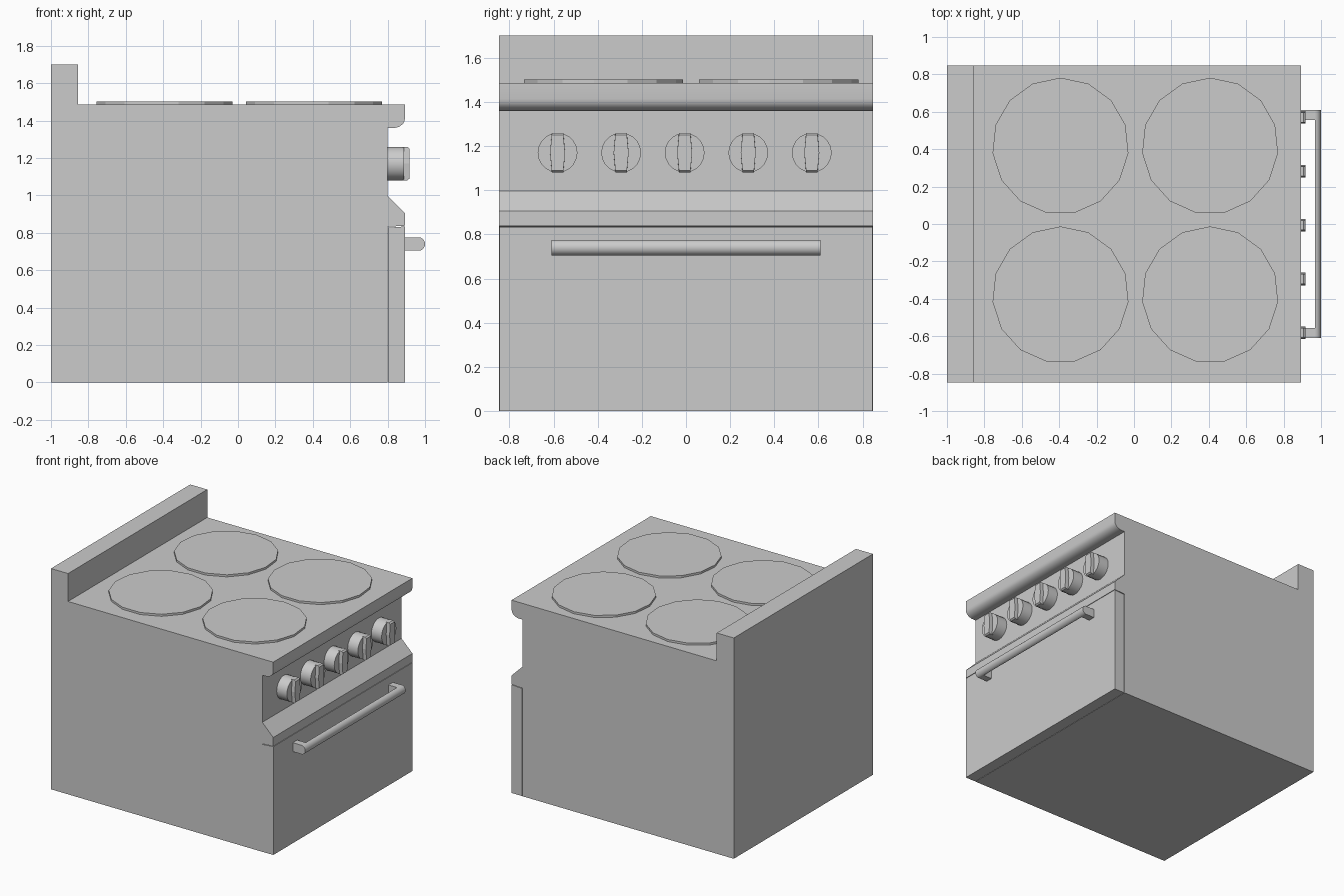
import bpy, bmesh, math
from mathutils import Matrix

if "Cube" in bpy.data.objects:
    bpy.data.objects.remove(bpy.data.objects["Cube"])


def finish(name, bm, smooth=None):
    bmesh.ops.recalc_face_normals(bm, faces=bm.faces)
    mesh = bpy.data.meshes.new(name)
    bm.to_mesh(mesh)
    bm.free()
    ob = bpy.data.objects.new(name, mesh)
    bpy.context.collection.objects.link(ob)
    if smooth:
        bpy.ops.object.select_all(action='DESELECT')
        bpy.context.view_layer.objects.active = ob
        ob.select_set(True)
        bpy.ops.object.shade_smooth_by_angle(angle=math.radians(smooth))
    return ob


def extrude_y(name, profile, y0, y1, smooth=None):
    """Extrude an (x, z) outline along y."""
    bm = bmesh.new()
    face = bm.faces.new([bm.verts.new((x, y0, z)) for x, z in profile])
    ext = bmesh.ops.extrude_face_region(bm, geom=[face])
    verts = [v for v in ext['geom'] if isinstance(v, bmesh.types.BMVert)]
    bmesh.ops.translate(bm, verts=verts, vec=(0, y1 - y0, 0))
    return finish(name, bm, smooth)


def box(name, x0, x1, y0, y1, z0, z1):
    return extrude_y(name, [(x0, z0), (x1, z0), (x1, z1), (x0, z1)], y0, y1)


def cylinder(name, sides, r1, r2, depth, matrix, smooth=None):
    bm = bmesh.new()
    bmesh.ops.create_cone(bm, cap_ends=True, segments=sides, radius1=r1,
                          radius2=r2, depth=depth, matrix=matrix)
    return finish(name, bm, smooth)


W = 0.847

# Body with backsplash, rounded cooktop lip, recessed panel and sloped ledge
extrude_y("body", [
    (-1, 0), (0.8, 0), (0.8, 0.832), (0.893, 0.838), (0.893, 0.905),
    (0.8, 0.997), (0.8, 1.36), (0.835, 1.36), (0.86, 1.366), (0.88, 1.38),
    (0.89, 1.396), (0.893, 1.415), (0.893, 1.485), (-0.855, 1.485),
    (-0.855, 1.7), (-1, 1.7)], -W, W, 30)

# Oven door
extrude_y("oven_door", [(0.803, 0), (0.893, 0), (0.893, 0.834), (0.803, 0.827)],
          -W + 0.001, W - 0.001)

# Four hotplates, each with a corner pointing to the back
for x in (-0.393, 0.407):
    for y in (-0.378, 0.417):
        m = Matrix.Translation((x, y, 1.491)) @ Matrix.Rotation(math.pi / 2, 4, 'Z')
        # aim one corner along +y whatever the primitive's start angle
        bm = bmesh.new()
        ring = [m @ Matrix.Rotation(i * math.tau / 15, 4, 'Z') for i in range(15)]
        face = bm.faces.new([bm.verts.new(t @ Matrix.Translation((0.365, 0, -0.008)).to_translation())
                             for t in ring])
        ext = bmesh.ops.extrude_face_region(bm, geom=[face])
        top = [v for v in ext['geom'] if isinstance(v, bmesh.types.BMVert)]
        bmesh.ops.translate(bm, verts=top, vec=(0, 0, 0.018))
        finish("hotplate", bm)

# Five control knobs with grip bars
for i in range(5):
    y = -0.006 + (i - 2) * 0.288
    m = Matrix.Translation((0.842, y, 1.17)) @ Matrix.Rotation(math.pi / 2, 4, 'Y')
    cylinder("knob", 20, 0.09, 0.09, 0.09, m, 40)
    bm = bmesh.new()
    outline = [(-0.026, -0.09), (0.026, -0.09), (0.034, 0),
               (0.026, 0.09), (-0.026, 0.09), (-0.034, 0)]
    rings = []
    for x, s in ((0.88, 1), (0.905, 1), (0.916, 0.9)):
        rings.append([bm.verts.new((x, y + a, 1.17 + b * s)) for a, b in outline])
    for r0, r1 in zip(rings, rings[1:]):
        for k in range(6):
            n = (k + 1) % 6
            bm.faces.new((r0[k], r0[n], r1[n], r1[k]))
    bm.faces.new(rings[0])
    bm.faces.new(rings[-1])
    finish("knob_grip", bm)

# Door handle: rounded bar on two posts
extrude_y("handle_bar", [
    (0.967, 0.705), (0.978, 0.706), (0.99, 0.715), (0.998, 0.727), (1, 0.74),
    (0.998, 0.753), (0.99, 0.765), (0.978, 0.774), (0.967, 0.775)],
    -0.61, 0.61, 40)
for s in (-1, 1):
    y0, y1 = sorted((s * 0.555, s * 0.609))
    box("handle_post", 0.885, 0.97, y0, y1, 0.706, 0.774)
